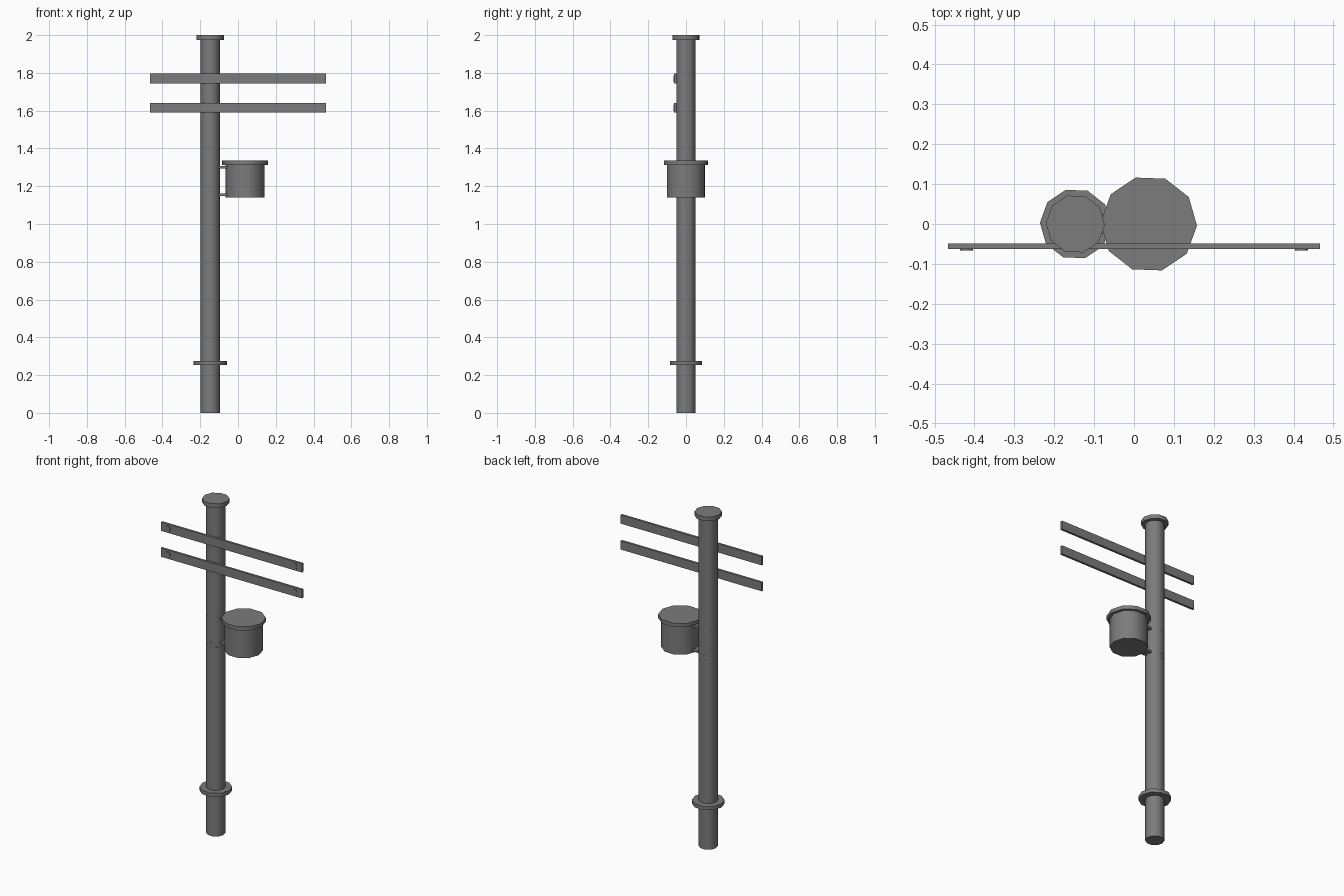
import bpy
from math import radians

cube = bpy.data.objects.get("Cube")
if cube:
    bpy.data.objects.remove(cube, do_unlink=True)

gray = bpy.data.materials.new("weathered_gray")
gray.use_nodes = True
gray.diffuse_color = (0.2, 0.2, 0.2, 1)
gray.node_tree.nodes["Principled BSDF"].inputs["Base Color"].default_value = (0.2, 0.2, 0.2, 1)

POLE_X, DRUM_X = -0.147, 0.037
TURN = radians(16)


def finish(name):
    ob = bpy.context.object
    ob.name = name
    ob.data.materials.append(gray)
    bpy.ops.object.shade_smooth_by_angle(angle=radians(40))
    return ob


def disc(name, x, radius, z0, z1):
    """Upright ten-sided cylinder between two heights."""
    bpy.ops.mesh.primitive_cylinder_add(vertices=10, radius=radius, depth=z1 - z0,
                                        location=(x, 0, (z0 + z1) / 2),
                                        rotation=(0, 0, TURN))
    return finish(name)


def box(name, center, size):
    bpy.ops.mesh.primitive_cube_add(size=1, location=center)
    bpy.context.object.scale = size
    bpy.ops.object.transform_apply(location=False, rotation=False, scale=True)
    return finish(name)


# Pole with top cap and lower collar
disc("pole", POLE_X, 0.052, 0, 1.98)
disc("pole_cap", POLE_X, 0.074, 1.975, 2.0)
disc("lower_collar", POLE_X, 0.089, 0.253, 0.275)

# Transformer drum and lid
disc("transformer_drum", DRUM_X, 0.104, 1.14, 1.32)
disc("transformer_lid", DRUM_X, 0.121, 1.313, 1.335)

# Brackets and clamp bands joining the drum to the pole
for level, z in (("upper", 1.30), ("lower", 1.155)):
    box(level + "_bracket", (-0.085, 0, z), (0.08, 0.05, 0.012))
    disc(level + "_band", POLE_X, 0.0525, z - 0.006, z + 0.006)
disc("bottom_band", POLE_X, 0.0525, 1.12, 1.132)

# Crossarms with a round bolt plate near each end
for level, z in (("upper", 1.77), ("lower", 1.615)):
    box(level + "_crossarm", (0, -0.056, z), (0.934, 0.014, 0.052))
    for side, x in (("left", 0.42), ("right", -0.42)):
        bpy.ops.mesh.primitive_cylinder_add(vertices=10, radius=0.017, depth=0.008,
                                            location=(x, -0.063, z),
                                            rotation=(radians(90), 0, 0))
        finish(f"{level}_{side}_bolt")
